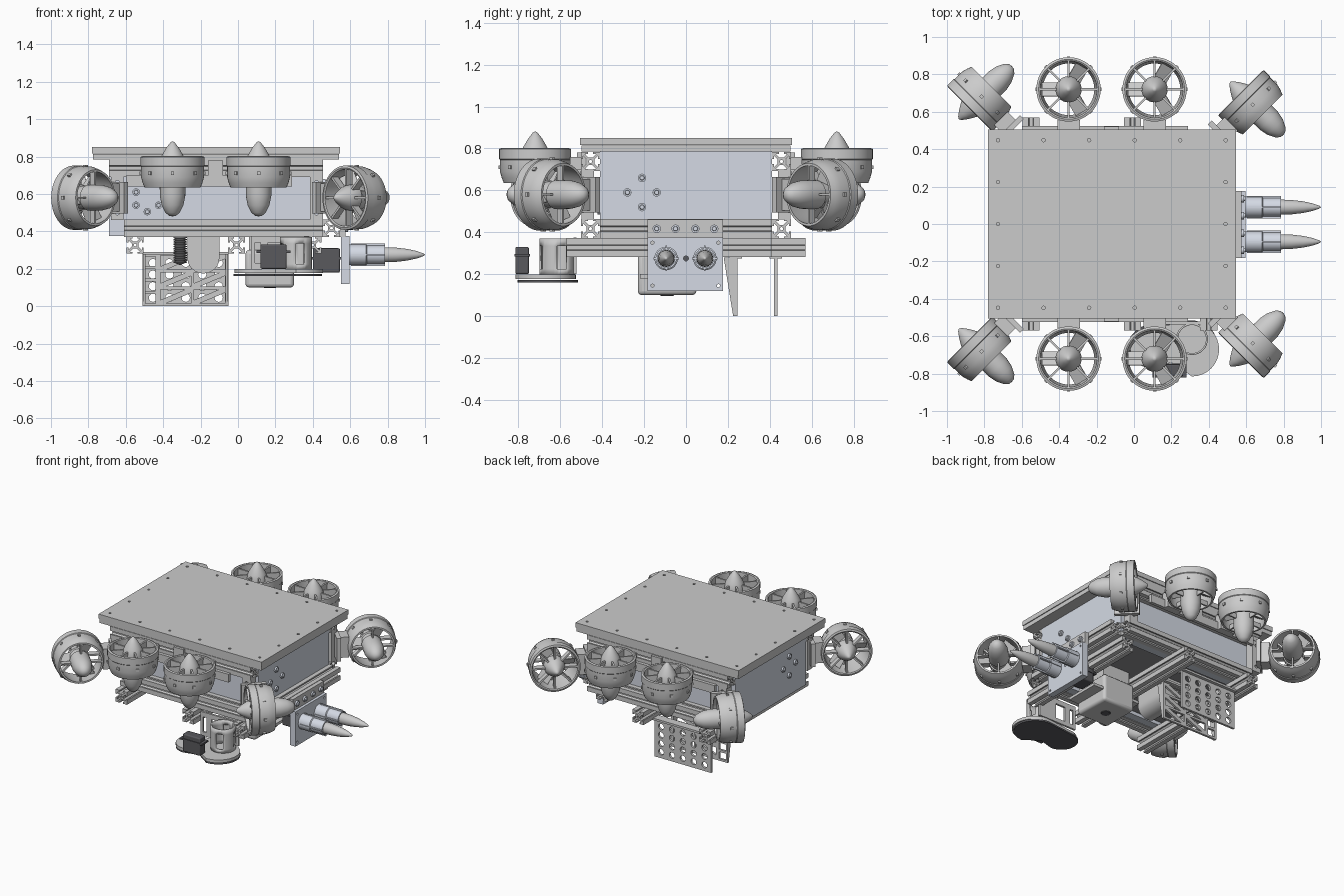
import bpy, bmesh, math
from mathutils import Matrix, Vector

if "Cube" in bpy.data.objects:
    bpy.data.objects.remove(bpy.data.objects["Cube"])

T, R = Matrix.Translation, Matrix.Rotation
AXIS = {'X': Matrix(((0, 0, 1, 0), (1, 0, 0, 0), (0, 1, 0, 0), (0, 0, 0, 1))),
        'Y': Matrix(((1, 0, 0, 0), (0, 0, -1, 0), (0, 1, 0, 0), (0, 0, 0, 1))),
        'Z': Matrix.Identity(4)}


def material(name, rgb):
    m = bpy.data.materials.new(name)
    m.diffuse_color = (*rgb, 1)
    m.use_nodes = True
    m.node_tree.nodes["Principled BSDF"].inputs["Base Color"].default_value = m.diffuse_color
    return m


PALE = material("pale_blue_metal", (0.66, 0.70, 0.78))
DARK = material("dark_plastic", (0.10, 0.10, 0.11))
MID = material("mid_grey", (0.28, 0.28, 0.29))


def place(name, mesh, mat=None, mtx=Matrix()):
    ob = bpy.data.objects.new(name, mesh)
    bpy.context.collection.objects.link(ob)
    ob.matrix_world = mtx
    if mat and not mesh.materials:
        mesh.materials.append(mat)
    return ob


def to_mesh(name, bm):
    bmesh.ops.recalc_face_normals(bm, faces=bm.faces)
    me = bpy.data.meshes.new(name)
    bm.to_mesh(me)
    bm.free()
    return me


def cubes(name, items):
    """Mesh of several boxes, each (matrix, size)."""
    bm = bmesh.new()
    for m, s in items:
        bmesh.ops.create_cube(bm, size=1, matrix=m @ Matrix.Diagonal((*s, 1)))
    return to_mesh(name, bm)


def box(name, x0, x1, y0, y1, z0, z1, mat=None, bevel=0):
    c = ((x0 + x1) / 2, (y0 + y1) / 2, (z0 + z1) / 2)
    ob = place(name, cubes(name, [(Matrix(), (x1 - x0, y1 - y0, z1 - z0))]), mat, T(c))
    if bevel:
        b = ob.modifiers.new("bevel", 'BEVEL')
        b.width, b.segments = bevel, 3
    return ob


def lathe(name, pts, n=40, closed=False):
    """Spin (r, z) points around local z."""
    bm = bmesh.new()
    vs = [bm.verts.new((r, 0, z)) for r, z in pts]
    es = [bm.edges.new(p) for p in zip(vs, vs[1:] + vs[:1] if closed else vs[1:])]
    bmesh.ops.spin(bm, geom=vs + es, cent=(0, 0, 0), axis=(0, 0, 1), angle=2 * math.pi, steps=n)
    bmesh.ops.remove_doubles(bm, verts=bm.verts, dist=1e-5)
    return to_mesh(name, bm)


def circle(x, y, r, n=16):
    return [(x + r * math.cos(2 * math.pi * i / n), y + r * math.sin(2 * math.pi * i / n)) for i in range(n)]


def rect(x0, x1, y0, y1):
    return [(x0, y0), (x1, y0), (x1, y1), (x0, y1)]


def sheet(name, loops, depth, axis, loc, mat=None):
    """Flat outline with holes, thickened along an axis."""
    cu = bpy.data.curves.new(name, 'CURVE')
    cu.dimensions, cu.fill_mode, cu.extrude = '2D', 'BOTH', depth / 2
    for loop in loops:
        s = cu.splines.new('POLY')
        s.points.add(len(loop) - 1)
        for p, co in zip(s.points, loop):
            p.co = (*co, 0, 1)
        s.use_cyclic_u = True
    tmp = bpy.data.objects.new(name + "_tmp", cu)
    bpy.context.collection.objects.link(tmp)
    dg = bpy.context.evaluated_depsgraph_get()
    me = bpy.data.meshes.new_from_object(tmp.evaluated_get(dg))
    bpy.data.objects.remove(tmp)
    return place(name, me, mat, T(loc) @ AXIS[axis])


# slotted aluminium rail profile
SIDE = [(.046, -.046), (.046, -.013), (.036, -.013), (.036, -.027), (.018, -.009),
        (.018, .009), (.036, .027), (.036, .013), (.046, .013)]
PROFILE = [(R(k * math.pi / 2, 2) @ Vector(p))[:] for k in range(4) for p in SIDE]


def rail(name, axis, a, b, u, v):
    mid = (a + b) / 2
    loc = (mid, u, v) if axis == 'X' else (u, mid, v)
    sheet(name, [PROFILE, circle(0, 0, .008, 8)], b - a, axis, loc)


# hull, lid and flange
box("hull_box", -.69, .455, -.41, .41, .41, .785, PALE)
box("hull_floor", -.60, .37, -.35, .35, .40, .411, MID)
for i, (x0, x1, y0, y1) in enumerate([(-.69, -.60, -.41, .41), (.37, .455, -.41, .41),
                                      (-.60, .37, -.41, -.35), (-.60, .37, .35, .41)]):
    box(f"hull_skirt_{i}", x0, x1, y0, y1, .375, .41, PALE)
box("hull_flange", -.775, .54, -.50, .50, .785, .815)
holes = [circle(-.727 + .2435 * i, y, .009, 10) for i in range(6) for y in (-.448, .448)]
holes += [circle(x, y, .009, 10) for x in (-.727, .49) for y in (-.224, 0, .224)]
sheet("lid", [rect(-.78, .545, -.505, .505)] + holes, .034, 'Z', (0, 0, .833))

# cable penetrators on hull faces
plug = lathe("penetrator", [(0, .02), (.01, .02), (.012, .012), (.02, .012), (.02, -.01), (0, -.01)], 12)
for x in (.455, -.69):
    for y, z in ((-.28, .59), (-.21, .66), (-.14, .59), (-.21, .52)):
        place("penetrator", plug, PALE, T((x, y, z)) @ R(math.copysign(math.pi / 2, x), 4, 'Y'))
for x, z in ((-.545, .61), (-.545, .54), (-.485, .505), (-.425, .54)):
    place("penetrator", plug, PALE, T((x, -.41, z)) @ R(math.pi / 2, 4, 'X'))

# frame rails
for s in (-1, 1):
    rail("upper_rail", 'X', -.69, .455, s * .456, .738)
    rail("lower_rail", 'X', -.61, .455, s * .456, .417)
    box("side_bar", -.60, .29, s * .513 - .012, s * .513 + .012, .64, .70)
    box("centre_clamp", -.16, -.08, s * .50 - .02, s * .50 + .02, .69, .78)
    for x in (-.645, .42):
        sheet("corner_post", [rect(-.034, .034, -.12, .12), circle(0, .08, .012), circle(0, -.08, .012)],
              .06, 'Y', (x, s * .47, .58))
for x in (-.55, -.008):
    rail("cross_rail", 'Y', -.57, .57, x, .327)
rail("cross_rail_nose", 'Y', -.41, .41, .50, .417)
rail("cross_rail_gripper", 'Y', -.57, .41, .40, .327)

# thruster meshes, nose along local +z
duct = lathe("duct", [(.160, .082), (.172, .078), (.172, .03), (.168, .026), (.168, -.03), (.160, -.06), (.150, -.085),
                      (.138, -.085), (.146, -.03), (.150, .03), (.152, .078)], 48, True)
hub = lathe("hub", [(0, .162), (.012, .155), (.035, .125), (.058, .085), (.07, .05), (.07, .02), (.062, .015),
                    (.062, -.03), (.069, -.035), (.068, -.13), (.058, -.18), (.038, -.22), (.018, -.237), (0, -.24)], 32)
spin8 = [R(i * math.pi / 4, 4, 'Z') for i in range(8)]
guard = cubes("guard", [(m @ T((.11, 0, .05)), (.09, .012, .045)) for m in spin8] +
              [(m @ T((.169, 0, -.01)), (.014, .018, .018)) for m in spin8])
struts = cubes("struts", [(m @ T((.105, 0, -.065)), (.08, .01, .035)) for m in spin8[::2]])
prop = cubes("propeller", [(R(i * 2 * math.pi / 3, 4, 'Z') @ T((.1, 0, -.005)) @ R(.55, 4, 'X'), (.085, .085, .006))
                           for i in range(3)])


def thruster(loc, nose):
    m = T(loc) @ Vector(nose).to_track_quat('Z', 'Y').to_matrix().to_4x4()
    for n, me in (("duct", duct), ("hub", hub), ("guard", guard), ("struts", struts), ("propeller", prop)):
        place("thruster_" + n, me, None, m)


for s in (-1, 1):
    for x in (-.35, .11):
        thruster((x, s * .72, .72), (0, 0, 1))
        y0, y1 = sorted((s * .50, s * .555))
        box("thruster_mount", x - .06, x + .06, y0, y1, .64, .76)
    # corner thrusters, tails toward +x
    for x, y, side in ((-.822, .674, -1), (.628, .645, 1)):
        thruster((x, s * y, .58), (-1, side * s, 0))
        d = Vector((side, s, 0)).normalized()
        m = T(Vector((x, s * y, .58)) - d * .20) @ R(math.atan2(d.y, d.x), 4, 'Z')
        place("corner_mount", cubes("corner_mount", [(Matrix(), (.09, .10, .15)),
              (T((-.03, 0, 0)), (.03, .17, .17))]), None, m)

# torpedo launcher on the nose
sheet("launcher_plate", [rect(-.183, .177, .12, .375)] +
      [circle(y, z, .008, 8) for y in (-.16, .155) for z in (.145, .35)] + [circle(0, .275, .012)],
      .045, 'X', (.573, 0, 0), PALE)
box("launcher_bracket", .545, .575, -.183, .177, .37, .46)
for y in (-.14, -.05, .045, .135):
    place("bracket_bolt", plug, None, T((.575, y, .417)) @ R(math.pi / 2, 4, 'Y'))
tube = lathe("launch_tube", [(.056, 0), (.056, .09), (.05, .095), (.05, .19), (.042, .19), (.042, 0)], 32, True)
dart = lathe("torpedo", [(0, .0), (.04, .0), (.04, .2), (.038, .25), (.031, .31), (.02, .36), (.008, .395), (0, .405)], 32)
fins = cubes("torpedo_fins", [(R(i * math.pi / 2, 4, 'Z') @ T((.05, 0, .1)), (.022, .008, .18)) for i in range(4)])
for y in (-.095, .09):
    m = T((.595, y, .275)) @ R(math.pi / 2, 4, 'Y')
    place("launch_tube", tube, PALE, m)
    place("torpedo", dart, None, m)
    place("torpedo_fins", fins, PALE, m)
box("launcher_servo", .40, .545, -.06, .06, .18, .31, DARK, .008)
box("launcher_servo_flange", .38, .55, -.065, .065, .25, .262, DARK)

# camera pod under the hull
box("camera_pod", .04, .30, -.23, .05, .10, .30, None, .02)
box("camera_pod_flange", -.01, .38, -.22, .04, .18, .20)
box("camera_pod_hanger", .06, .28, -.20, .02, .29, .41)
place("camera_lens", lathe("camera_lens", [(0, -.004), (.03, -.004), (.04, .01), (0, .01)], 24), DARK, T((.17, -.09, .10)))

# dropper: two-lobed base, slotted tube, servo
left = [(.09 + .11 * math.cos(a), -.66 + .11 * math.sin(a)) for a in [math.pi * (.5 + i / 16) for i in range(17)]]
right = [(.31 + .145 * math.cos(a), -.67 + .145 * math.sin(a)) for a in [math.pi * (-.5 + i / 16) for i in range(17)]]
waist = [(.20, -.74)]
sheet("dropper_base", [left + waist + right], .022, 'Z', (0, 0, .188))
sheet("dropper_gate", [left + waist + right], .012, 'Z', (-.005, .01, .167), DARK)
wall = bmesh.new()
rows = [[wall.verts.new((x, y, z)) for x, y in circle(.31, -.615, .085, 32)] for z in (.195, .225, .335, .37)]
for r in range(3):
    for i in range(32):
        if r != 1 or i % 8 > 2:
            j = (i + 1) % 32
            wall.faces.new((rows[r][i], rows[r][j], rows[r + 1][j], rows[r + 1][i]))
can = place("dropper_tube", to_mesh("dropper_tube", wall))
can.modifiers.new("wall", 'SOLIDIFY').thickness = .01
sheet("dropper_back", [rect(.07, .38, .2, .375), rect(.09, .12, .23, .34), rect(.16, .24, .23, .34)],
      .015, 'Y', (0, -.53, 0))
box("dropper_servo", .12, .26, -.815, -.75, .20, .33, DARK, .008)
box("dropper_servo_flange", .10, .28, -.82, -.745, .285, .297, DARK)

# marker rack: perforated rear sheet and trussed inner sheet
pegs = [circle(-.455 + .088 * i, .045 + .062 * j, .022, 12) for i in range(5) for j in range(4)]
sheet("perforated_sheet", [rect(-.51, -.05, 0, .28)] + pegs, .016, 'Y', (0, .428, 0))
cuts = [rect(-.495, -.44, .015 + .067 * k, .065 + .067 * k) for k in range(4)]
for x in (-.415, -.235):
    for z in (.015, .105, .195):
        cuts += [[(x, z + .018), (x + .135, z + .075), (x, z + .075)],
                 [(x + .03, z), (x + .165, z), (x + .165, z + .057)]]
sheet("truss_sheet", [rect(-.51, -.05, 0, .28)] + cuts, .016, 'Y', (0, .237, 0))
for x in (-.50, -.06):
    sheet("rack_gusset", [[(.18, .28), (.24, .28), (.24, .0), (.225, .0)]], .012, 'X', (x, 0, 0))
for y in (.237, .428):
    box("rack_top_strip", -.51, -.05, y - .03, y + .03, .275, .29)

# drive housing with ribbed spindle
arc = [(-.185 + .085 * math.cos(a), .255 + .08 * math.sin(a)) for a in [math.pi * (1 + i / 12) for i in range(13)]]
sheet("drive_housing", [arc + [(-.10, .38), (-.27, .38)]], .22, 'Y', (0, .03, 0))
ribs = [(r, .23 + .012 * i + d) for i in range(12) for r, d in ((.026, 0), (.036, .003), (.036, .008))]
place("ribbed_spindle", lathe("ribbed_spindle", [(0, .22)] + ribs + [(.02, .41), (0, .41)], 20), MID, T((-.31, .03, 0)))
box("drive_bracket", -.38, -.06, -.08, .14, .375, .41)

# smooth round parts, keep sharp edges
bpy.ops.object.select_all(action='SELECT')
bpy.context.view_layer.objects.active = can
bpy.ops.object.shade_smooth_by_angle(angle=math.radians(35))
